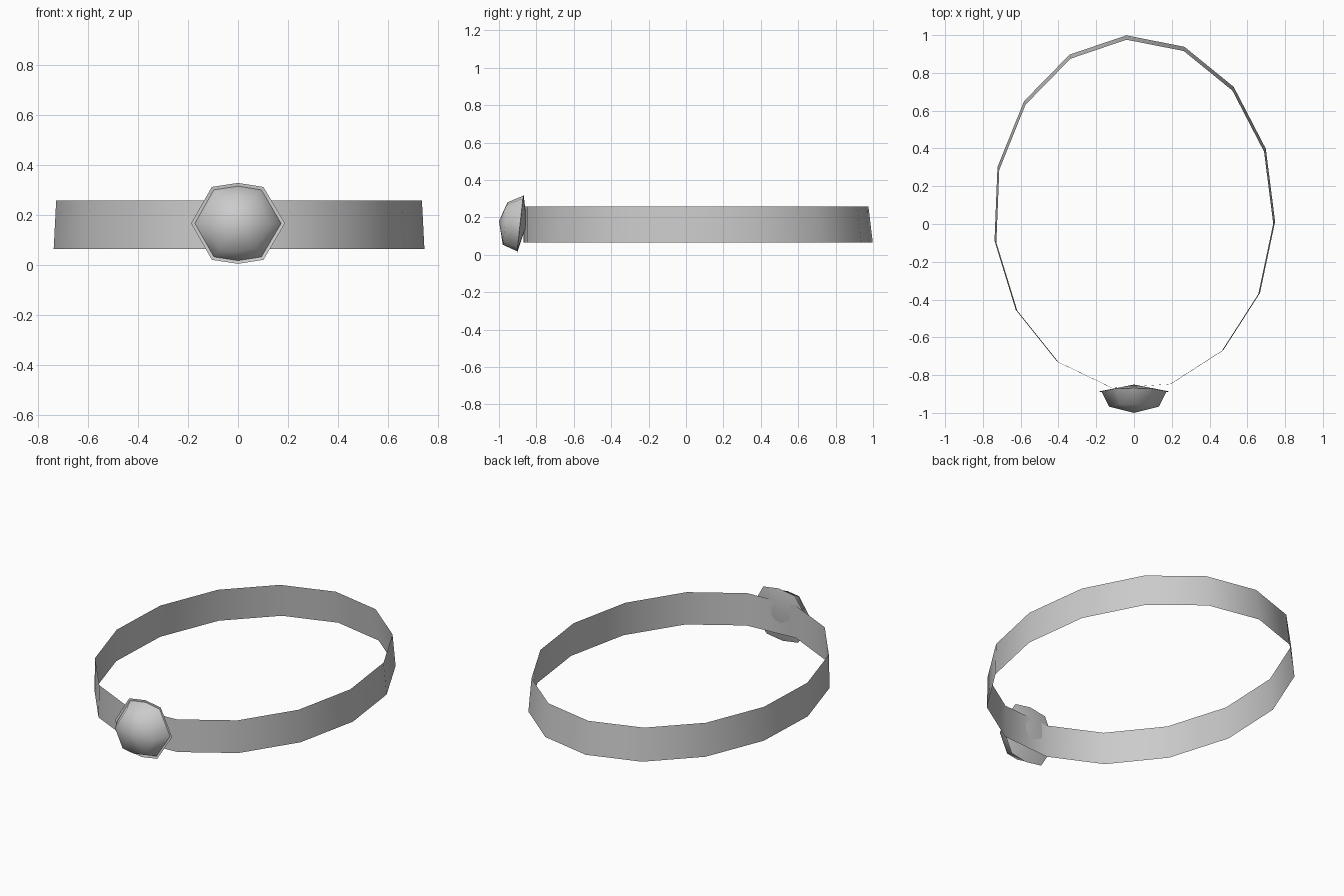
import bpy
import math

if "Cube" in bpy.data.objects:
    bpy.data.objects.remove(bpy.data.objects["Cube"])

grey = bpy.data.materials.new("grey_metal")
grey.diffuse_color = (0.6, 0.6, 0.6, 1)
grey.use_nodes = True
grey.node_tree.nodes["Principled BSDF"].inputs["Base Color"].default_value = grey.diffuse_color


def add_mesh(name, verts, faces):
    mesh = bpy.data.meshes.new(name)
    mesh.from_pydata(verts, [], faces)
    mesh.materials.append(grey)
    mesh.shade_smooth()
    obj = bpy.data.objects.new(name, mesh)
    bpy.context.collection.objects.link(obj)
    return obj


# Headband: thin oval strip, slightly narrower at its upper edge
N = 15


def oval(rx, ry, cy, z):
    angles = [math.radians(93.1 + 360 / N * i) for i in range(N)]
    return [(rx * math.cos(a), cy + ry * math.sin(a), z) for a in angles]


add_mesh("headband",
         oval(0.748, 0.94, 0.06, 0.065) + oval(0.738, 0.928, 0.049, 0.258),
         [(i, (i + 1) % N, N + (i + 1) % N, N + i) for i in range(N)])

# Eight-cornered outline shared by the setting and the jewel
OUTLINE = [(-0.188, 0), (-0.105, -0.146), (0, -0.162), (0.102, -0.146),
           (0.188, 0), (0.102, 0.146), (0, 0.162), (-0.105, 0.146)]
CENTRE_Z = 0.167


def ring(scale, depth):
    """Scaled outline on a plane leaning back, moved forward by depth."""
    return [(x * scale, -0.887 + 0.11 * z * scale - depth, CENTRE_Z + z * scale)
            for x, z in OUTLINE]


def fan(start, tip):
    return [(start + i, start + (i + 1) % 8, tip) for i in range(8)]


# Setting: shallow dish whose point pokes through the band
add_mesh("jewel_setting", ring(1.0, 0) + [(0, -0.85, CENTRE_Z)],
         [f[::-1] for f in fan(0, 8)])

# Jewel: faceted dome seated in the dish
sides = [(i, (i + 1) % 8, 8 + (i + 1) % 8, 8 + i) for i in range(8)]
add_mesh("jewel", ring(0.92, -0.002) + ring(0.7, 0.08) + [(0, -1.0, 0.18)],
         sides + fan(8, 16))
